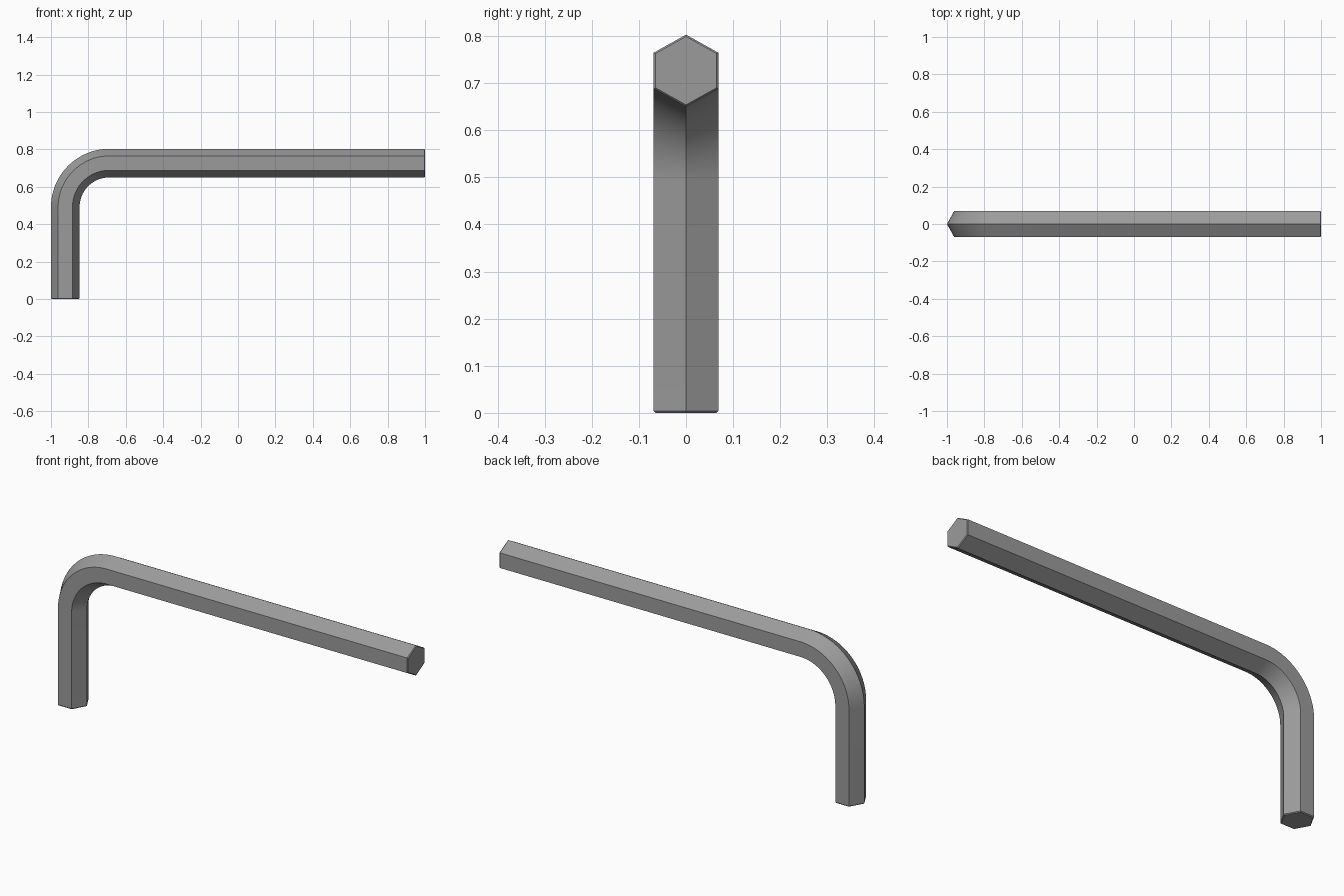
import bpy, bmesh, math
from mathutils import Vector

cube = bpy.data.objects.get("Cube")
if cube:
    bpy.data.objects.remove(cube, do_unlink=True)

# Dimensions
R = 0.0765           # hexagon corner radius
HALF = 0.0685        # half distance across the side flats
TOP = 0.803          # overall height
BEND = 0.235         # centreline bend radius
STEPS = 20
CHAMFER = 0.004

steel = bpy.data.materials.new("steel grey")
steel.use_nodes = True
colour = (0.33, 0.33, 0.33, 1)
steel.diffuse_color = colour
steel.node_tree.nodes["Principled BSDF"].inputs["Base Color"].default_value = colour

# Centreline stations: position, outward direction of the bend, section scale
leg_x, arm_z = R - 1, TOP - R
pivot = Vector((leg_x + BEND, 0, arm_z - BEND))
left, up = Vector((-1, 0, 0)), Vector((0, 0, 1))
shrink = 1 - CHAMFER / R
stations = [(Vector((leg_x, 0, 0)), left, shrink),
            (Vector((leg_x, 0, CHAMFER)), left, 1)]
for i in range(STEPS + 1):
    a = math.pi / 2 * i / STEPS
    out = left * math.cos(a) + up * math.sin(a)
    stations.append((pivot + out * BEND, out, 1))
stations += [(Vector((1 - CHAMFER, 0, arm_z)), up, 1),
             (Vector((1, 0, arm_z)), up, shrink)]

# Hexagonal bar swept along the centreline
bm = bmesh.new()
rings = []
for pos, out, s in stations:
    ring = []
    for k in range(6):
        a = math.pi / 3 * k
        across = HALF * math.sin(a) / math.sin(math.pi / 3)
        ring.append(bm.verts.new(pos + out * (R * s * math.cos(a))
                                 + Vector((0, across * s, 0))))
    rings.append(ring)
for r0, r1 in zip(rings, rings[1:]):
    for k in range(6):
        n = (k + 1) % 6
        bm.faces.new((r0[k], r0[n], r1[n], r1[k]))
bm.faces.new(rings[0])
bm.faces.new(rings[-1])
bmesh.ops.recalc_face_normals(bm, faces=bm.faces)

mesh = bpy.data.meshes.new("hex_key_bar")
bm.to_mesh(mesh)
bm.free()
mesh.materials.append(steel)
bar = bpy.data.objects.new("hex_key_bar", mesh)
bpy.context.collection.objects.link(bar)

# Smooth bend with crisp hexagon edges
bpy.ops.object.select_all(action='DESELECT')
bar.select_set(True)
bpy.context.view_layer.objects.active = bar
bpy.ops.object.shade_smooth_by_angle(angle=math.radians(30))
